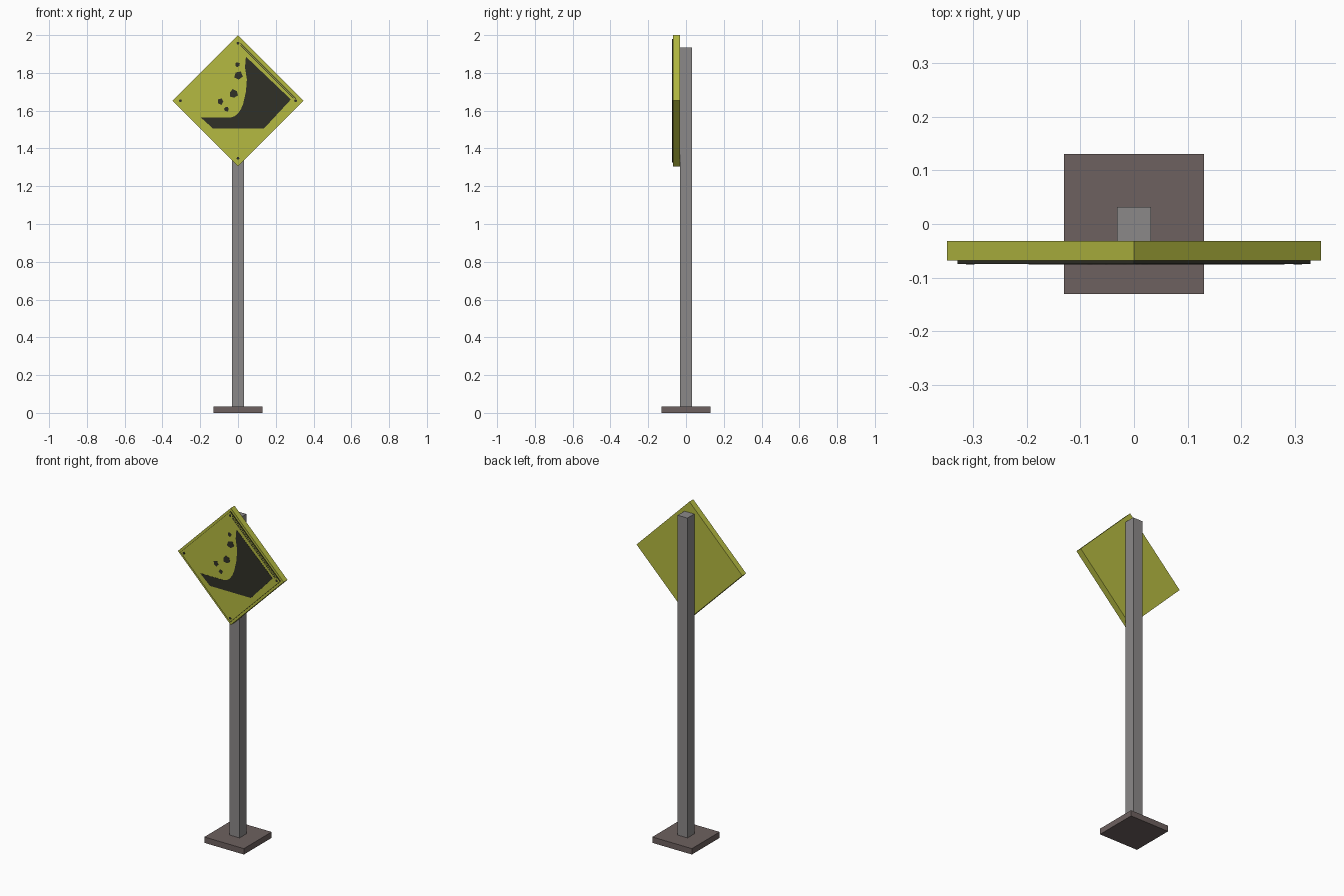
import bpy, bmesh, math

if "Cube" in bpy.data.objects:
    bpy.data.objects.remove(bpy.data.objects["Cube"])


def material(name, rgb):
    m = bpy.data.materials.new(name)
    m.diffuse_color = (*rgb, 1)
    m.use_nodes = True
    m.node_tree.nodes["Principled BSDF"].inputs["Base Color"].default_value = m.diffuse_color
    return m


YELLOW = material("sign yellow", (0.46, 0.49, 0.053))
DARK = material("symbol dark", (0.030, 0.030, 0.020))
GREY = material("post grey", (0.26, 0.25, 0.25))
BROWN = material("base brown", (0.155, 0.12, 0.115))


def finish(bm, name, *mats):
    bmesh.ops.recalc_face_normals(bm, faces=bm.faces)
    me = bpy.data.meshes.new(name)
    bm.to_mesh(me)
    bm.free()
    ob = bpy.data.objects.new(name, me)
    bpy.context.collection.objects.link(ob)
    for m in mats:
        me.materials.append(m)
    return ob


def box(name, half, z0, z1, mat):
    bm = bmesh.new()
    bmesh.ops.create_cube(bm, size=1)
    for v in bm.verts:
        v.co = (v.co.x * 2 * half, v.co.y * 2 * half, z0 if v.co.z < 0 else z1)
    return finish(bm, name, mat)


def plate(name, outline, y_back, y_front, *mats):
    """Extrude an outline of (x, z) points along y."""
    bm = bmesh.new()
    face = bm.faces.new([bm.verts.new((x, y_back, z)) for x, z in outline])
    ext = bmesh.ops.extrude_face_region(bm, geom=[face])["geom"]
    for v in ext:
        if isinstance(v, bmesh.types.BMVert):
            v.co.y = y_front
    return finish(bm, name, *mats)


def ngon(x, z, r, n, turn=0.0, wobble=0.0):
    return [(x + r * (1 + wobble * (-1) ** i) * math.cos(turn + math.tau * i / n),
             z + r * (1 + wobble * (-1) ** i) * math.sin(turn + math.tau * i / n))
            for i in range(n)]


CZ = 1.6525

# Base and post
box("base_plate", 0.13, 0, 0.035, BROWN)
box("post", 0.032, 0.03, 1.935, GREY)

# Diamond sign board
plate("sign_board", ngon(0, CZ, 0.3475, 4), -0.032, -0.068, YELLOW)

# Raised face panel: dark rim, yellow front
panel = plate("face_panel", ngon(0, CZ, 0.328, 4), -0.067, -0.074, DARK, YELLOW)
for p in panel.data.polygons:
    p.material_index = 1 if abs(p.normal.y) > 0.5 else 0

# Corner studs
for i in range(4):
    a = math.tau * i / 4
    plate("corner_stud", ngon(0.305 * math.cos(a), CZ + 0.305 * math.sin(a), 0.008, 6),
          -0.073, -0.075, DARK)

# Fine border lines on the upper right edge
for r in (0.307, 0.318):
    w = 0.0025
    plate("border_line", [(0.012, CZ + r - 0.012 - w), (0.012, CZ + r - 0.012 + w),
                          (r - 0.012, CZ + 0.012 + w), (r - 0.012, CZ + 0.012 - w)],
          -0.073, -0.0745, DARK)

# Cliff silhouette
plate("cliff_symbol",
      [(0.042, 1.886), (0.28, 1.659), (0.137, 1.505), (-0.132, 1.505),
       (-0.196, 1.563), (-0.042, 1.563), (-0.018, 1.571), (0.0, 1.585),
       (0.015, 1.607), (0.027, 1.635), (0.042, 1.70), (0.047, 1.765), (0.037, 1.83)],
      -0.073, -0.075, DARK)

# Falling rocks
for i, (x, z, r, n) in enumerate([(-0.003, 1.844, 0.013, 6), (0.002, 1.786, 0.023, 5),
                                  (-0.023, 1.690, 0.023, 6), (-0.093, 1.648, 0.017, 5),
                                  (-0.061, 1.608, 0.013, 6)]):
    plate("falling_rock", ngon(x, z, r, n, 0.35 + 0.7 * i, 0.08), -0.073, -0.075, DARK)
